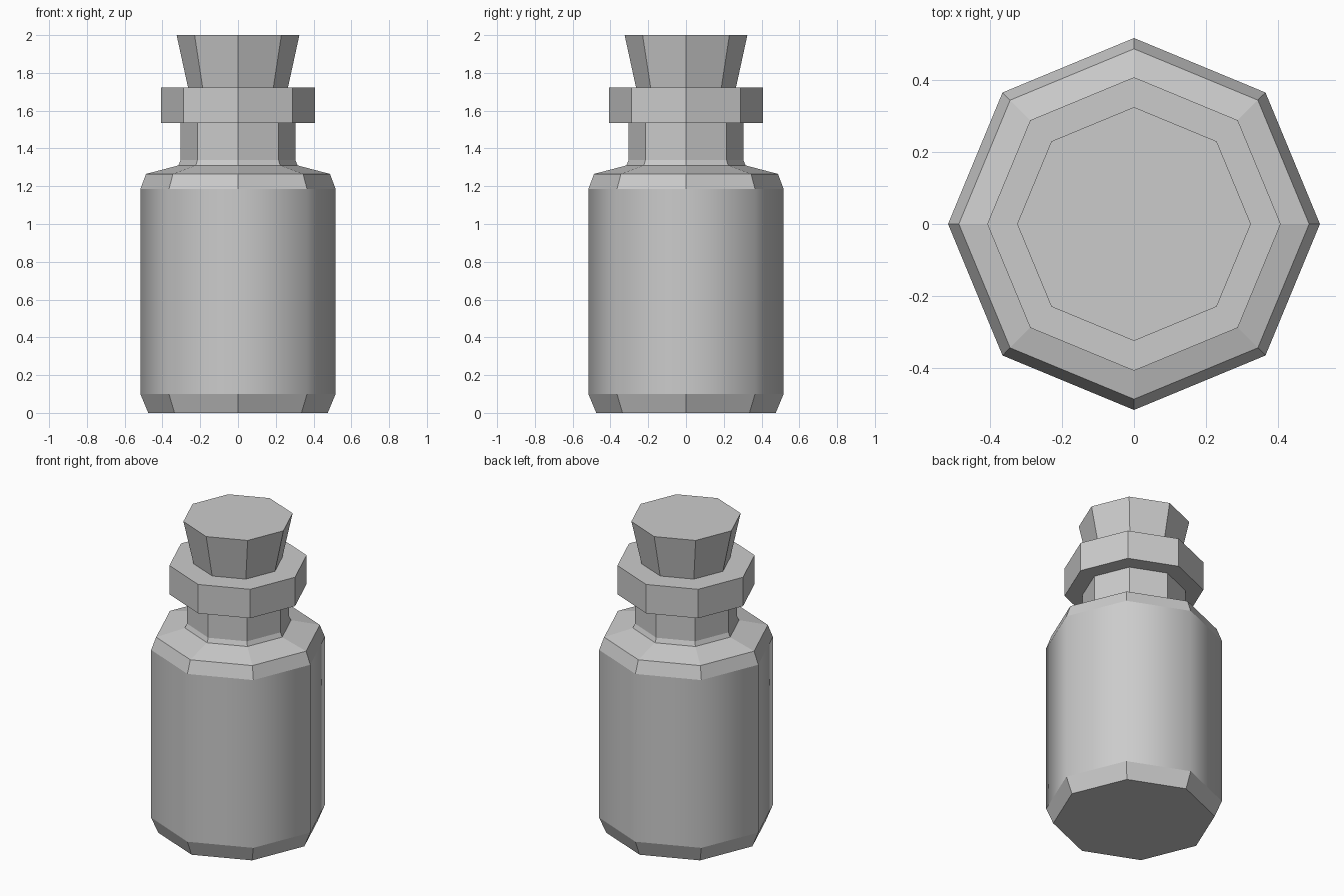
import bpy
import bmesh
from math import cos, sin, pi

SIDES = 8

cube = bpy.data.objects.get("Cube")
if cube:
    bpy.data.objects.remove(cube, do_unlink=True)

grey = bpy.data.materials.new("plain grey")
grey.use_nodes = True
grey.diffuse_color = (0.6, 0.6, 0.6, 1)
grey.node_tree.nodes["Principled BSDF"].inputs["Base Color"].default_value = (0.6, 0.6, 0.6, 1)


def lathe(name, profile, smooth_bands=()):
    """Turn (radius, height) points into a capped eight-sided solid."""
    bm = bmesh.new()
    rings = []
    for r, z in profile:
        angles = [2 * pi * i / SIDES for i in range(SIDES)]
        rings.append([bm.verts.new((r * cos(a), r * sin(a), z)) for a in angles])
    for band, (low, high) in enumerate(zip(rings, rings[1:])):
        for i in range(SIDES):
            j = (i + 1) % SIDES
            face = bm.faces.new((low[i], low[j], high[j], high[i]))
            face.smooth = band in smooth_bands
    bm.faces.new(rings[0][::-1])
    bm.faces.new(rings[-1])
    # Keep borders between smooth and flat bands crisp
    for edge in bm.edges:
        if len({f.smooth for f in edge.link_faces}) > 1:
            edge.smooth = False
    mesh = bpy.data.meshes.new(name)
    bm.to_mesh(mesh)
    bm.free()
    mesh.materials.append(grey)
    obj = bpy.data.objects.new(name, mesh)
    bpy.context.collection.objects.link(obj)
    return obj


# Bottle: chamfered base, smooth wall, shoulder, neck and collar
lathe("bottle", [
    (0.475, 0), (0.517, 0.1), (0.517, 1.185), (0.487, 1.265),
    (0.316, 1.31), (0.304, 1.338), (0.304, 1.535),
    (0.408, 1.535), (0.408, 1.722),
], smooth_bands=(1,))

# Tapered stopper
lathe("stopper", [(0.264, 1.72), (0.325, 2.0)])
